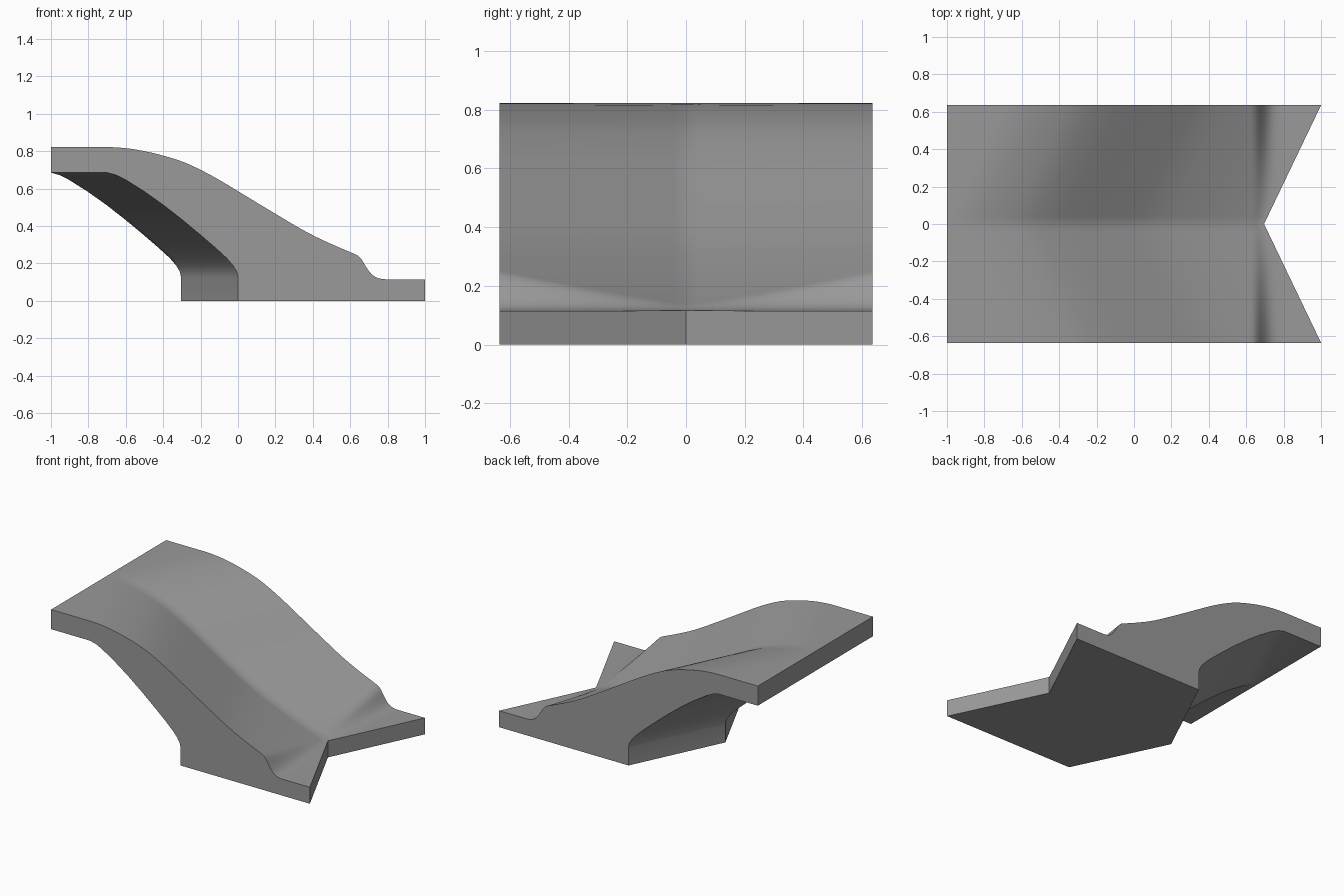
import bpy, bmesh, math

if "Cube" in bpy.data.objects:
    bpy.data.objects.remove(bpy.data.objects["Cube"])

HALF, SWEEP, BASE = 0.635, 0.30, 0.115

# Ramp height along x at the side edges, and the arch below it
RAMP = [(-1, .822), (-.7, .822), (-.6, .816), (-.5, .80), (-.4, .776), (-.3, .745), (-.2, .70),
        (-.1, .646), (0, .586), (.2, .465), (.4, .35), (.6, .26), (.75, .2), (.9, .147), (1, .118), (1.2, .1)]
STEP = [(.5, 1), (.63, 1), (.655, .93), (.68, .66), (.70, .42), (.72, .23), (.75, .07), (.79, 0), (1.2, 0)]
ARCH = [(0, 0), (0, .125), (-.006, .155), (-.025, .187), (-.06, .228), (-.12, .283), (-.2, .352),
        (-.3, .435), (-.4, .513), (-.5, .584), (-.6, .647), (-.65, .672), (-.7, .685)]


def curve(pts, x):
    """Smooth interpolation through the points."""
    i = max(k for k in range(len(pts) - 1) if pts[k][0] <= x + 1e-9)
    (x0, y0), (x1, y1) = pts[i], pts[i + 1]

    def slope(k):
        def seg(j):
            return (pts[j + 1][1] - pts[j][1]) / (pts[j + 1][0] - pts[j][0])
        if k == 0 or k == len(pts) - 1:
            return 0
        a, b = seg(k - 1), seg(k)
        return 0 if a * b <= 0 else 2 * a * b / (a + b)
    h = x1 - x0
    t = (x - x0) / h
    return ((2*t**3 - 3*t*t + 1) * y0 + (t**3 - 2*t*t + t) * h * slope(i)
            + (3*t*t - 2*t**3) * y1 + (t**3 - t*t) * h * slope(i + 1))


def spread(a, b, n):
    return [a + (b - a) * k / n for k in range(n)]


def section(y):
    """Closed outline in the xz plane; everything sweeps back towards the middle."""
    s = SWEEP * (1 - abs(y) / HALF) * 1.015
    nose = 1 - s
    foot = min(.8, nose - .015)
    xs = [-1] + spread(min(-1, -1) if s > SWEEP else -.7 - s, .6, 28) + spread(.6, foot, 16) + [foot, nose]
    top = [(x, BASE + (curve(RAMP, min(x + s, 1.15)) - BASE) * curve(STEP, x) if x > .5
            else curve(RAMP, x + s)) for x in xs]
    under = [(nose, 0)] + [(max(x - s, -1), z) for x, z in ARCH] + [(-1, .685)]
    return [(x, y, z) for x, z in top + under]


# Loft the sections across the width
bm = bmesh.new()
ys = [HALF * k / 16 for k in range(-16, 17)]
rings = [[bm.verts.new(p) for p in section(y)] for y in ys]
for a, b in zip(rings, rings[1:]):
    for k in range(len(a)):
        j = (k + 1) % len(a)
        bm.faces.new((a[k], a[j], b[j], b[k]))
bm.faces.new(rings[0])
bm.faces.new(rings[-1])
bmesh.ops.remove_doubles(bm, verts=bm.verts, dist=1e-4)
bmesh.ops.recalc_face_normals(bm, faces=bm.faces)

mesh = bpy.data.meshes.new("swept_ramp")
bm.to_mesh(mesh)
bm.free()
ramp = bpy.data.objects.new("swept_ramp", mesh)
bpy.context.collection.objects.link(ramp)

grey = bpy.data.materials.new("plain grey")
grey.diffuse_color = (.32, .32, .32, 1)
grey.use_nodes = True
grey.node_tree.nodes["Principled BSDF"].inputs["Base Color"].default_value = grey.diffuse_color
mesh.materials.append(grey)

bpy.context.view_layer.objects.active = ramp
ramp.select_set(True)
bpy.ops.object.shade_smooth_by_angle(angle=math.radians(38))
